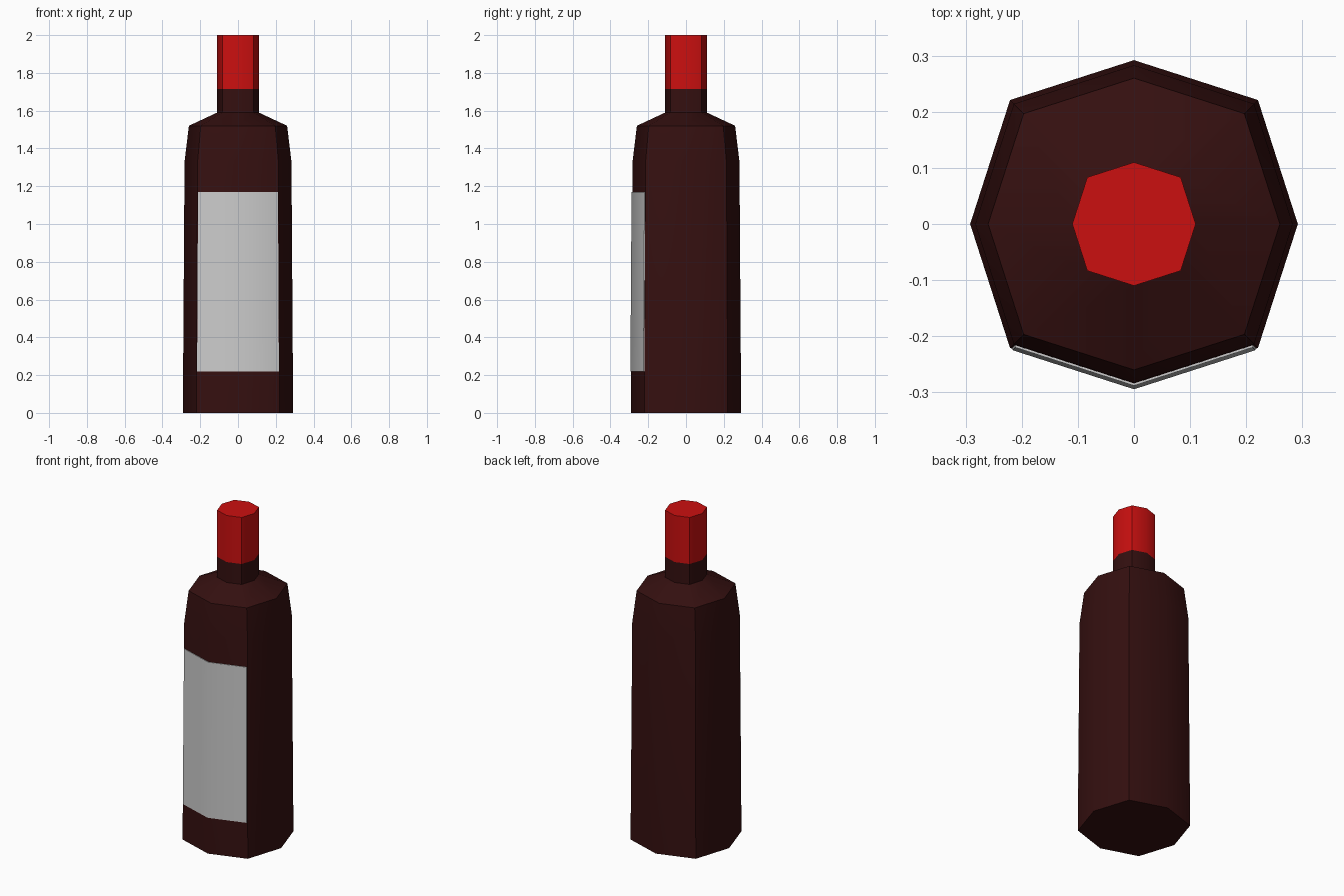
import bpy, bmesh, math

if "Cube" in bpy.data.objects:
    bpy.data.objects.remove(bpy.data.objects["Cube"])


def material(name, color):
    m = bpy.data.materials.new(name)
    m.diffuse_color = color
    m.use_nodes = True
    m.node_tree.nodes["Principled BSDF"].inputs["Base Color"].default_value = m.diffuse_color
    return m


def ring(bm, r, z):
    # uneven octagon: corners on the diagonals stand out a little further
    verts = []
    for i in range(8):
        k = r * (1.07 if i % 2 else 1.0)
        a = i * math.pi / 4
        verts.append(bm.verts.new((k * math.cos(a), k * math.sin(a), z)))
    return verts


def finish(bm, name, mat=None):
    bmesh.ops.recalc_face_normals(bm, faces=bm.faces)
    me = bpy.data.meshes.new(name)
    bm.to_mesh(me)
    bm.free()
    ob = bpy.data.objects.new(name, me)
    bpy.context.collection.objects.link(ob)
    if mat:
        me.materials.append(mat)
    bpy.ops.object.select_all(action='DESELECT')
    ob.select_set(True)
    bpy.context.view_layer.objects.active = ob
    bpy.ops.object.shade_smooth_by_angle(angle=math.radians(45))
    return ob


def loft(name, profile, mat, bottom=False, top=False):
    bm = bmesh.new()
    rings = [ring(bm, r, z) for r, z in profile]
    for a, b in zip(rings, rings[1:]):
        for i in range(8):
            j = (i + 1) % 8
            bm.faces.new((a[i], a[j], b[j], b[i]))
    if bottom:
        bm.faces.new(rings[0][::-1])
    if top:
        bm.faces.new(rings[-1])
    return finish(bm, name, mat)


glass = material("dark_glass", (0.035, 0.005, 0.005, 1))
red = material("red_foil", (0.6, 0.005, 0.005, 1))

# Glass body with shoulder and neck
loft("bottle_body", [(0.292, 0), (0.283, 1.33), (0.26, 1.52),
                     (0.11, 1.59), (0.11, 1.715)], glass, bottom=True)

# Foil cap
loft("cap", [(0.11, 1.715), (0.11, 2.0)], red, top=True)

# Thin label wrapped over the two front faces
bm = bmesh.new()
layers = []
for off in (0.004, -0.002):
    rows = []
    for z in (0.22, 1.17):
        r = 0.292 - 0.009 * z / 1.33
        d = r * 1.07 * math.sqrt(0.5)
        t = 0.985  # label stops just short of the side corners
        y_side = -(r + (d - r) * t) - off
        rows.append([bm.verts.new(p) for p in
                     ((-d * t, y_side, z), (0, -r - off, z), (d * t, y_side, z))])
    layers.append(rows)
outer, inner = layers
for lo, hi in layers:
    for i in range(2):
        bm.faces.new((lo[i], lo[i + 1], hi[i + 1], hi[i]))
for k in range(2):
    for i in range(2):
        bm.faces.new((outer[k][i], outer[k][i + 1], inner[k][i + 1], inner[k][i]))
for i in (0, 2):
    bm.faces.new((outer[0][i], outer[1][i], inner[1][i], inner[0][i]))
finish(bm, "label")
